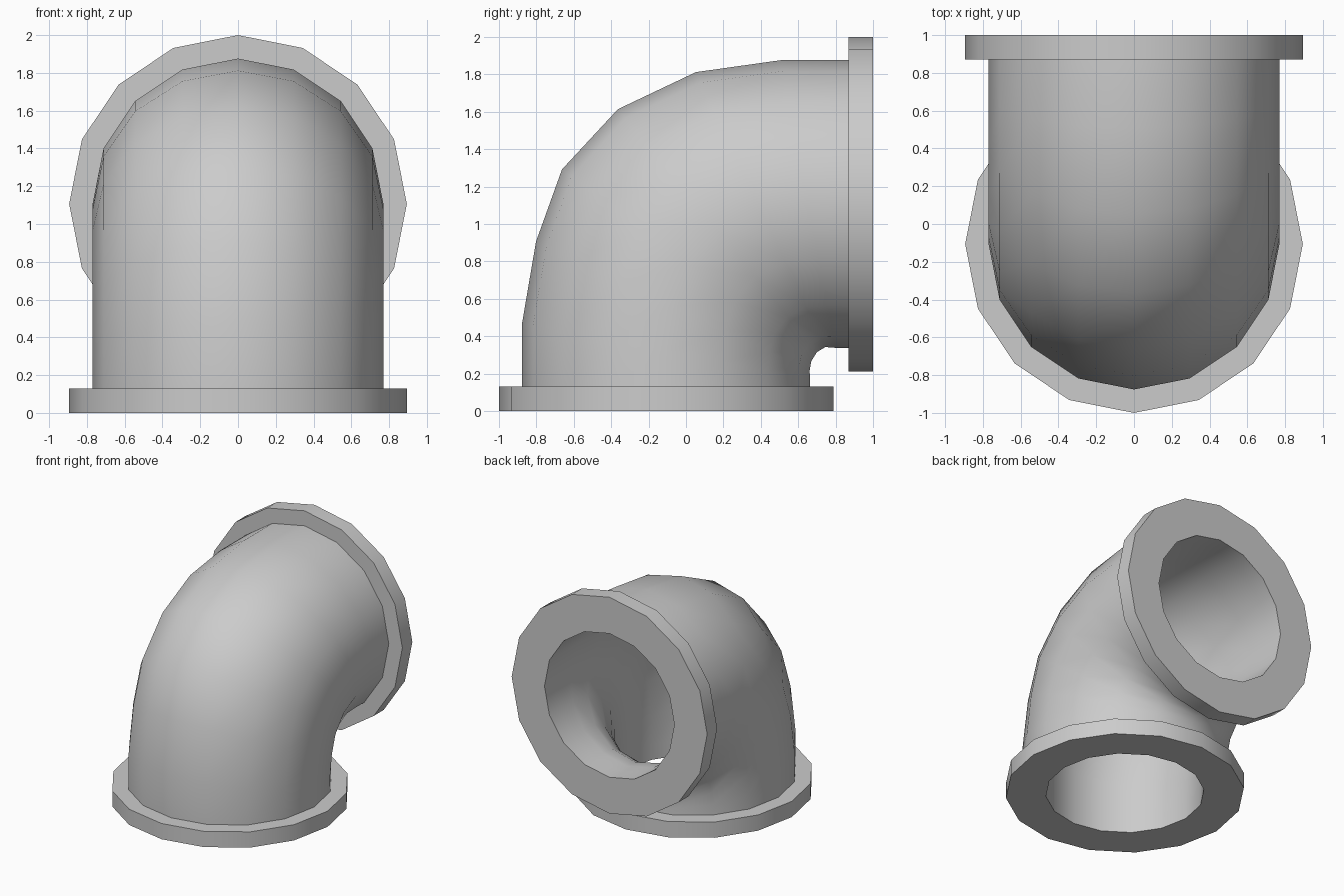
import bpy, bmesh
from math import sin, cos, pi, radians

if "Cube" in bpy.data.objects:
    bpy.data.objects.remove(bpy.data.objects["Cube"])

SIDES = 16
AXIS = 0.106                       # offset of each opening's axis
R_FLANGE, R_PIPE, R_BORE = 0.894, 0.77, 0.594
T = 0.13                           # flange thickness


# A ring is (outer-bend point, inner-bend point, half width); points are (y, z)
def low(z, r):
    return ((-AXIS - r, z), (-AXIS + r, z), r)


def back(y, r):
    return ((y, 1 + AXIS + r), (y, 1 + AXIS - r), r)


def shrink(ring, r):
    (oy, oz), (iy, iz), w = ring
    k, cy, cz = r / w, (oy + iy) / 2, (oz + iz) / 2
    return ((cy + k * (oy - cy), cz + k * (oz - cz)),
            (cy + k * (iy - cy), cz + k * (iz - cz)), r)


# Bend of the pipe: heel and throat profiles
heel = [(-0.876, 0.472), (-0.802, 0.906), (-0.663, 1.292),
        (-0.364, 1.614), (0.053, 1.812), (0.508, 1.876)]
throat = [(0.663, 0.17), (0.661, 0.215), (0.669, 0.265),
          (0.70, 0.315), (0.745, 0.342), (0.80, 0.338)]
bend = [(o, i, R_PIPE) for o, i in zip(heel, throat)]

# Closed section loop: bottom flange, outer bend, back flange, bore
rings = [low(0, R_FLANGE), low(T, R_FLANGE), low(T, R_PIPE)]
rings += bend
rings += [back(1 - T, R_PIPE), back(1 - T, R_FLANGE), back(1, R_FLANGE)]
rings += [back(1, R_BORE), back(1 - T, R_BORE)]
rings += [shrink(r, R_BORE) for r in reversed(bend)]
rings += [low(T, R_BORE), low(0, R_BORE)]

bm = bmesh.new()
loops = []
for o, i, w in rings:
    loop = []
    for k in range(SIDES):
        a = 2 * pi * k / SIDES
        f = (1 - cos(a)) / 2
        loop.append(bm.verts.new((w * sin(a), o[0] + (i[0] - o[0]) * f,
                                  o[1] + (i[1] - o[1]) * f)))
    loops.append(loop)
for n, a in enumerate(loops):
    b = loops[(n + 1) % len(loops)]
    for k in range(SIDES):
        m = (k + 1) % SIDES
        bm.faces.new((a[k], a[m], b[m], b[k]))
bmesh.ops.recalc_face_normals(bm, faces=bm.faces)

mesh = bpy.data.meshes.new("pipe_elbow")
bm.to_mesh(mesh)
bm.free()
elbow = bpy.data.objects.new("pipe_elbow", mesh)
bpy.context.collection.objects.link(elbow)

# Smooth walls, sharp flange edges
bpy.context.view_layer.objects.active = elbow
elbow.select_set(True)
bpy.ops.object.shade_smooth_by_angle(angle=radians(35))
